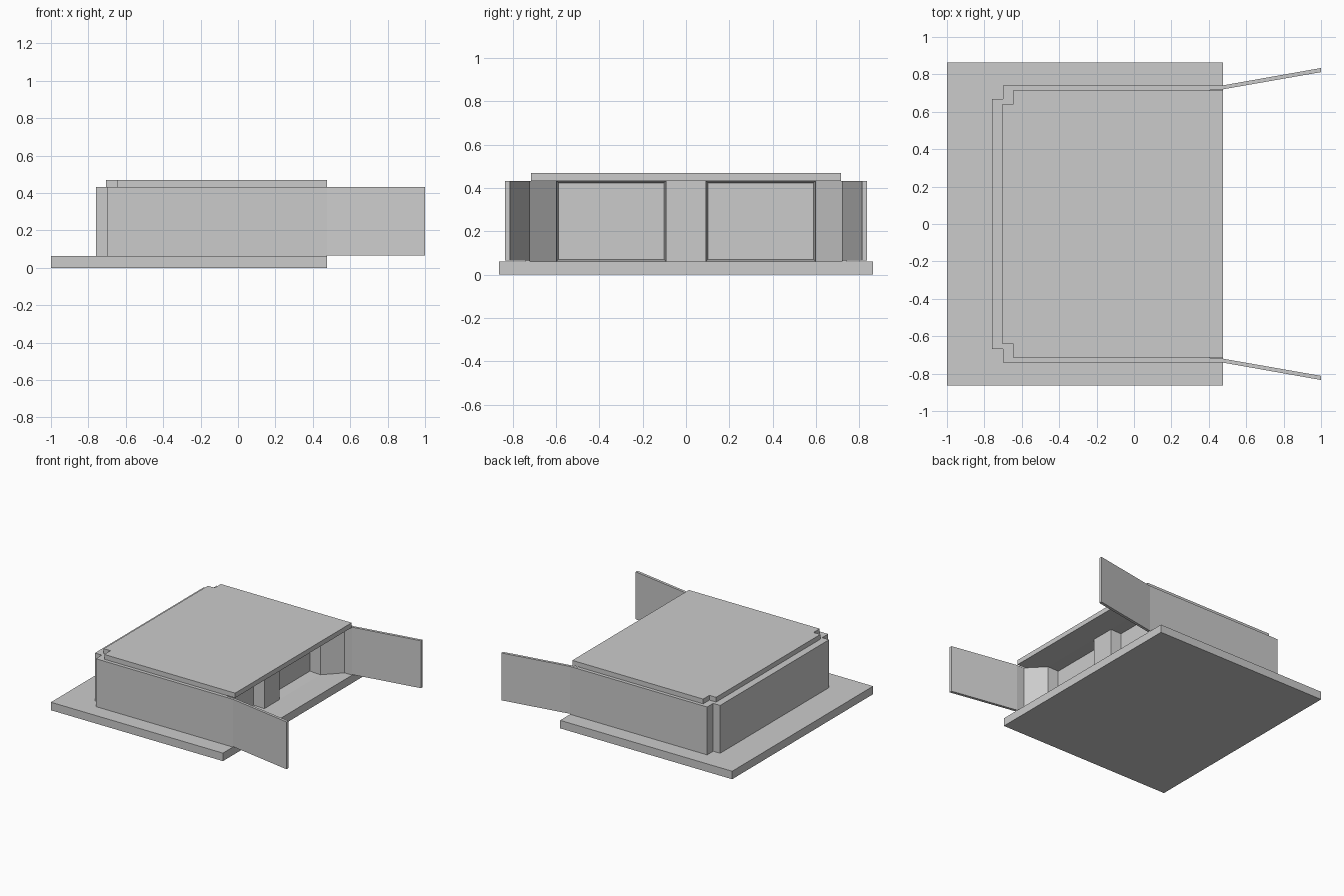
import bpy, bmesh

if "Cube" in bpy.data.objects:
    bpy.data.objects.remove(bpy.data.objects["Cube"])


def mirrored(half):
    """Close a +y half outline with its reflection across y = 0."""
    return half + [(x, -y) for x, y in reversed(half)]


def prism(name, outline, z0, z1, edit=None):
    """Extrude a plan outline between two heights."""
    bm = bmesh.new()
    base = bm.faces.new([bm.verts.new((x, y, z0)) for x, y in outline])
    top = bmesh.ops.extrude_face_region(bm, geom=[base], use_keep_orig=True)
    verts = [v for v in top["geom"] if isinstance(v, bmesh.types.BMVert)]
    bmesh.ops.translate(bm, verts=verts, vec=(0, 0, z1 - z0))
    bmesh.ops.recalc_face_normals(bm, faces=bm.faces[:])
    if edit:
        edit(bm)
    mesh = bpy.data.meshes.new(name)
    bm.to_mesh(mesh)
    bm.free()
    obj = bpy.data.objects.new(name, mesh)
    bpy.context.collection.objects.link(obj)
    return obj


FRONT = 0.475      # open edge of slabs and side walls
PILLAR = 0.29      # face of the central pillar and bays
LOW, HIGH = 0.062, 0.433


def recess_bays(bm):
    """Sink the two bay panels with a narrow splayed frame."""
    bays = [f for f in bm.faces
            if f.normal.x > 0.9 and abs(f.calc_center_median().x - PILLAR) < 0.01
            and abs(f.calc_center_median().y) > 0.2]
    bmesh.ops.inset_individual(bm, faces=bays, thickness=0.013, depth=0)
    for f in bays:
        bmesh.ops.translate(bm, verts=f.verts[:], vec=(-0.085, 0, 0))


# Ground slab
prism("base_slab", mirrored([(-1, 0.863), (FRONT, 0.863)]), 0, LOW)

# Main body: notched rear corners, splayed entrance and two recessed bays
prism("body", mirrored([
    (-0.76, 0.667), (-0.70, 0.667), (-0.70, 0.741), (FRONT, 0.741),
    (FRONT, 0.72), (0.41, 0.72), (PILLAR, 0.597), (PILLAR, 0.092)]),
    LOW, HIGH, recess_bays)

# Roof slab with notched rear corners, overhanging the entrance
prism("roof_slab", mirrored([
    (-0.705, 0.638), (-0.647, 0.638), (-0.647, 0.714), (FRONT, 0.714)]),
    HIGH, 0.47)

# Angled wing walls
for side, label in ((1, "left"), (-1, "right")):
    plan = [(FRONT, 0.741), (1, 0.834), (1, 0.812), (FRONT, 0.72)]
    prism("wing_wall_" + label, [(x, y * side) for x, y in plan], 0.066, HIGH)
